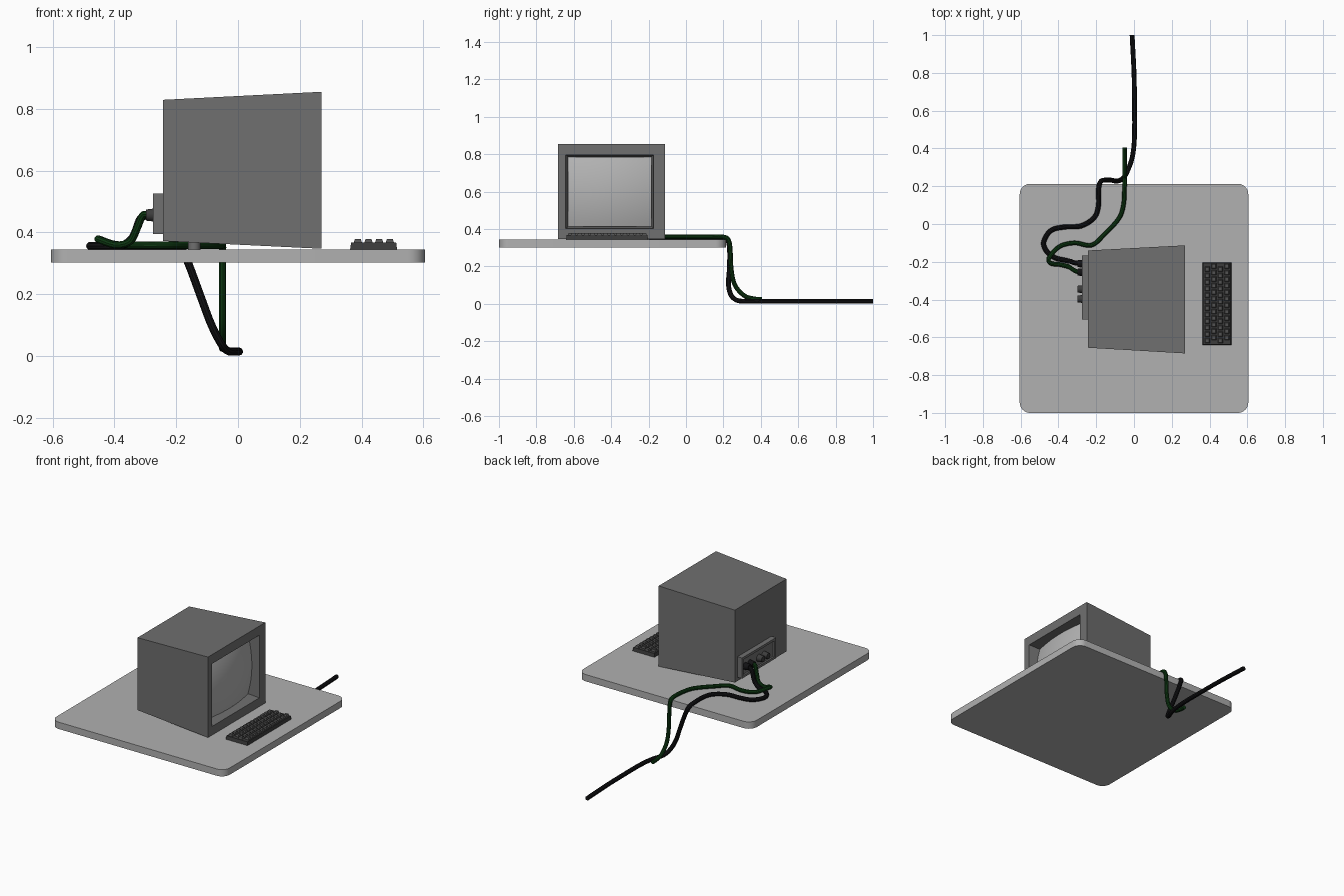
import bpy, bmesh, math
from mathutils import Vector, Matrix

if "Cube" in bpy.data.objects:
    bpy.data.objects.remove(bpy.data.objects["Cube"])


def material(name, r, g, b):
    m = bpy.data.materials.new(name)
    m.diffuse_color = (r, g, b, 1)
    m.use_nodes = True
    m.node_tree.nodes["Principled BSDF"].inputs["Base Color"].default_value = m.diffuse_color
    return m


TABLE = material("light grey table", 0.44, 0.44, 0.44)
CASE = material("dark grey case", 0.16, 0.16, 0.16)
GLASS = material("screen grey", 0.46, 0.46, 0.46)
BASE = material("charcoal", 0.045, 0.045, 0.045)
KEY = material("key grey", 0.085, 0.085, 0.085)
BLACK = material("black rubber", 0.006, 0.006, 0.007)
GREEN = material("dark green rubber", 0.004, 0.04, 0.006)


def finish(name, bm, mat, smooth=False):
    bmesh.ops.recalc_face_normals(bm, faces=bm.faces)
    me = bpy.data.meshes.new(name)
    bm.to_mesh(me)
    bm.free()
    me.materials.append(mat)
    ob = bpy.data.objects.new(name, me)
    bpy.context.collection.objects.link(ob)
    if smooth:
        bpy.ops.object.select_all(action='DESELECT')
        ob.select_set(True)
        bpy.context.view_layer.objects.active = ob
        bpy.ops.object.shade_smooth_by_angle(angle=math.radians(35))
    return ob


def rect(bm, x, y0, y1, z0, z1):
    return [bm.verts.new((x, y, z)) for y, z in ((y0, z0), (y1, z0), (y1, z1), (y0, z1))]


def bridge(bm, a, b):
    for i in range(len(a)):
        j = (i + 1) % len(a)
        bm.faces.new((a[i], a[j], b[j], b[i]))


def add_block(bm, x0, x1, y0, y1, z0, z1, taper=0.0):
    # box whose top is drawn in by taper
    lo = [bm.verts.new((x, y, z0)) for x, y in ((x0, y0), (x1, y0), (x1, y1), (x0, y1))]
    t = taper
    hi = [bm.verts.new((x, y, z1)) for x, y in
          ((x0 + t, y0 + t), (x1 - t, y0 + t), (x1 - t, y1 - t), (x0 + t, y1 - t))]
    bridge(bm, lo, hi)
    bm.faces.new(lo[::-1])
    bm.faces.new(hi)


def cylinder(name, mat, r1, r2, depth, loc, axis='Z'):
    bm = bmesh.new()
    rot = Matrix.Rotation(-math.pi / 2, 4, 'Y') if axis == 'X' else Matrix()
    bmesh.ops.create_cone(bm, cap_ends=True, segments=20, radius1=r1, radius2=r2,
                          depth=depth, matrix=Matrix.Translation(loc) @ rot)
    return finish(name, bm, mat, True)


# table top with rounded corners
bm = bmesh.new()
add_block(bm, -0.605, 0.605, -1.0, 0.213, 0.302, 0.345)
edges = [e for e in bm.edges if abs(e.verts[0].co.z - e.verts[1].co.z) > 0.01]
bmesh.ops.bevel(bm, geom=edges, offset=0.055, segments=8, affect='EDGES', profile=0.5)
finish("table_top", bm, TABLE, True)

# monitor case: tapered shell with a recessed screen opening
bm = bmesh.new()
back = rect(bm, -0.243, -0.655, -0.14, 0.372, 0.829)
loops = [back,
         rect(bm, 0.27, -0.685, -0.113, 0.347, 0.855),
         rect(bm, 0.27, -0.643, -0.173, 0.402, 0.797),
         rect(bm, 0.195, -0.630, -0.184, 0.414, 0.786)]
bm.faces.new(back)
for a, b in zip(loops, loops[1:]):
    bridge(bm, a, b)
bm.faces.new(loops[-1])
finish("monitor_case", bm, CASE)

# bulging screen glass
bm = bmesh.new()
n = 14
grid = []
for i in range(n + 1):
    row = []
    for j in range(n + 1):
        u, v = 2 * i / n - 1, 2 * j / n - 1
        x = 0.198 + 0.055 * (1 - (u * u + v * v) / 2)
        row.append(bm.verts.new((x, -0.407 + 0.223 * u, 0.6 + 0.186 * v)))
    grid.append(row)
for i in range(n):
    for j in range(n):
        bm.faces.new((grid[i][j], grid[i + 1][j], grid[i + 1][j + 1], grid[i][j + 1]))
glass = finish("screen_glass", bm, GLASS, True)
if glass.data.polygons[0].normal.x < 0:
    glass.data.flip_normals()

# rear feet
for i, y in enumerate((-0.58, -0.215)):
    cylinder(f"rear_foot_{i}", CASE, 0.02, 0.02, 0.04, (-0.142, y, 0.363))

# connector panel with a shallow recess
bm = bmesh.new()
loops = [rect(bm, -0.24, -0.505, -0.167, 0.395, 0.525),
         rect(bm, -0.275, -0.505, -0.167, 0.395, 0.525),
         rect(bm, -0.275, -0.49, -0.182, 0.41, 0.51),
         rect(bm, -0.265, -0.49, -0.182, 0.41, 0.51)]
bm.faces.new(loops[0])
for a, b in zip(loops, loops[1:]):
    bridge(bm, a, b)
bm.faces.new(loops[-1])
finish("connector_panel", bm, CASE)

# sockets and plugs
for i, y in enumerate((-0.21, -0.255, -0.345, -0.397)):
    cylinder(f"connector_{i}", BLACK if i < 2 else BASE, 0.022, 0.018, 0.034,
             (-0.281, y, 0.456), 'X')

# keyboard body and keys
bm = bmesh.new()
add_block(bm, 0.363, 0.515, -0.641, -0.203, 0.345, 0.367, 0.003)
finish("keyboard_base", bm, BASE)
bm = bmesh.new()
for c in range(4):
    x = 0.388 + c * 0.0345
    for r in range(12):
        y = -0.618 + r * 0.0345 + (c % 2) * 0.016
        add_block(bm, x - 0.0135, x + 0.0135, y - 0.0135, y + 0.0135, 0.366, 0.379, 0.004)
finish("keyboard_keys", bm, KEY)


def cable(name, mat, pts, radius):
    # smooth path through the points, swept with a round section
    p = [Vector(q) for q in pts]
    p = [2 * p[0] - p[1]] + p + [2 * p[-1] - p[-2]]
    path = []
    for a, b, c, d in zip(p, p[1:], p[2:], p[3:]):
        for k in range(7):
            t = k / 7
            path.append(0.5 * (2 * b + (c - a) * t + (2 * a - 5 * b + 4 * c - d) * t * t
                               + (3 * b - a - 3 * c + d) * t ** 3))
    path.append(p[-2])
    cu = bpy.data.curves.new(name + "_path", 'CURVE')
    cu.dimensions = '3D'
    cu.bevel_depth = radius
    cu.bevel_resolution = 3
    cu.use_fill_caps = True
    s = cu.splines.new('POLY')
    s.points.add(len(path) - 1)
    for pt, co in zip(s.points, path):
        pt.co = (*co, 1)
    tmp = bpy.data.objects.new(name + "_path", cu)
    bpy.context.collection.objects.link(tmp)
    dg = bpy.context.evaluated_depsgraph_get()
    me = bpy.data.meshes.new_from_object(tmp.evaluated_get(dg))
    bpy.data.objects.remove(tmp)
    bm = bmesh.new()
    bm.from_mesh(me)
    finish(name, bm, mat, True)


cable("black_cable", BLACK, [
    (-0.285, -0.21, 0.455), (-0.315, -0.205, 0.445), (-0.34, -0.197, 0.385),
    (-0.375, -0.19, 0.358), (-0.42, -0.178, 0.356), (-0.462, -0.145, 0.356),
    (-0.478, -0.095, 0.356), (-0.44, -0.035, 0.356), (-0.37, -0.016, 0.356),
    (-0.28, -0.01, 0.356), (-0.21, 0.035, 0.356), (-0.188, 0.1, 0.356),
    (-0.188, 0.18, 0.356), (-0.178, 0.222, 0.34), (-0.155, 0.233, 0.285),
    (-0.12, 0.232, 0.19), (-0.088, 0.227, 0.105), (-0.058, 0.242, 0.045),
    (-0.035, 0.28, 0.017), (-0.01, 0.35, 0.014), (0.002, 0.45, 0.014),
    (0.003, 0.62, 0.014), (0.0, 0.8, 0.014), (-0.01, 1.0, 0.014)], 0.013)

cable("green_cable", GREEN, [
    (-0.285, -0.255, 0.456), (-0.308, -0.25, 0.455), (-0.328, -0.238, 0.41),
    (-0.35, -0.225, 0.37), (-0.395, -0.214, 0.359), (-0.44, -0.208, 0.372),
    (-0.45, -0.18, 0.378), (-0.395, -0.12, 0.36), (-0.315, -0.10, 0.358),
    (-0.225, -0.112, 0.358), (-0.155, -0.053, 0.358), (-0.08, 0.03, 0.358),
    (-0.055, 0.105, 0.358), (-0.05, 0.2, 0.358), (-0.05, 0.23, 0.335),
    (-0.05, 0.238, 0.27), (-0.05, 0.243, 0.18), (-0.05, 0.262, 0.1),
    (-0.05, 0.31, 0.045), (-0.05, 0.36, 0.028), (-0.05, 0.405, 0.025)], 0.012)
